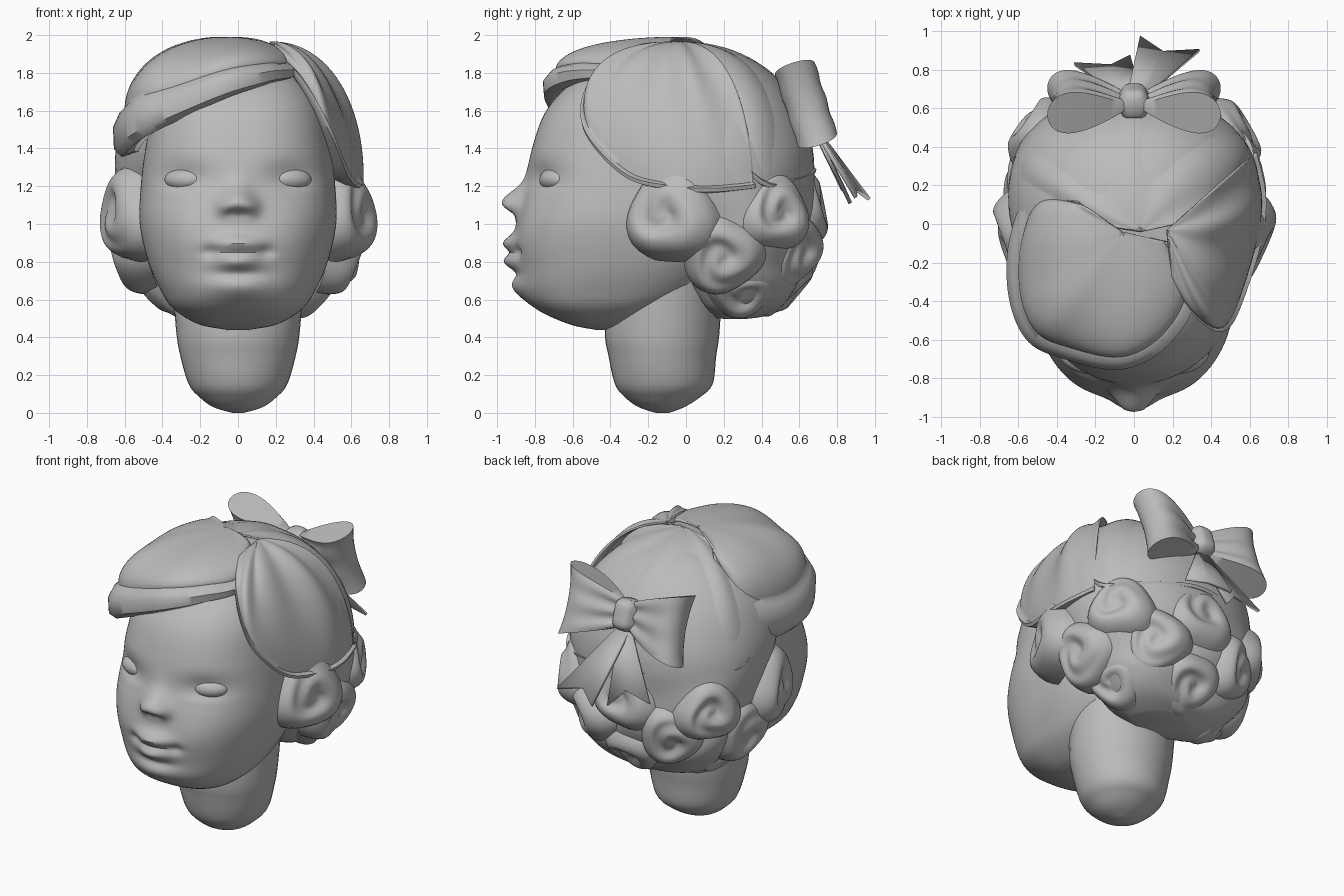
import bpy, math
from math import sin, cos, pi, exp
from mathutils import Vector

cube = bpy.data.objects.get("Cube")
if cube:
    bpy.data.objects.remove(cube)

clay = bpy.data.materials.new("plain grey")
clay.use_nodes = True
clay.diffuse_color = (0.5, 0.5, 0.5, 1)
clay.node_tree.nodes["Principled BSDF"].inputs["Base Color"].default_value = clay.diffuse_color


def build(name, verts, faces, angle=40, thickness=0):
    mesh = bpy.data.meshes.new(name)
    mesh.from_pydata([tuple(v) for v in verts], [], faces)
    mesh.materials.append(clay)
    obj = bpy.data.objects.new(name, mesh)
    bpy.context.collection.objects.link(obj)
    bpy.ops.object.select_all(action='DESELECT')
    obj.select_set(True)
    bpy.context.view_layer.objects.active = obj
    bpy.ops.object.mode_set(mode='EDIT')
    bpy.ops.mesh.select_all(action='SELECT')
    bpy.ops.mesh.normals_make_consistent(inside=False)
    bpy.ops.object.mode_set(mode='OBJECT')
    bpy.ops.object.shade_smooth_by_angle(angle=math.radians(angle))
    if thickness:
        mod = obj.modifiers.new("thickness", 'SOLIDIFY')
        mod.thickness, mod.offset = thickness, 0
    return obj


def grid_faces(rows, cols, closed):
    last = cols if closed else cols - 1
    return [(r * cols + c, r * cols + (c + 1) % cols, (r + 1) * cols + (c + 1) % cols, (r + 1) * cols + c)
            for r in range(rows - 1) for c in range(last)]


def spline(points, count):
    """Smooth curve of count samples through the points."""
    p = [Vector(q) for q in points]
    out = []
    for i in range(count):
        s = i / (count - 1) * (len(p) - 1)
        k = min(int(s), len(p) - 2)
        t = s - k
        a, b, c, d = p[max(k - 1, 0)], p[k], p[k + 1], p[min(k + 2, len(p) - 1)]
        out.append(b + (c - a) * t / 2 + (a * 2 - b * 5 + c * 4 - d) * t * t / 2
                   + (b * 3 - a - c * 3 + d) * t ** 3 / 2)
    return out


def loft(name, sections, rows, cols, power=2, deform=None):
    """Stacked rounded sections: height, half width, front y, back y."""
    verts = []
    for z, half, front, back in spline(sections, rows):
        for c in range(cols):
            a = 2 * pi * c / cols
            sx, sy = (math.copysign(abs(f) ** (2 / power), f) for f in (sin(a), -cos(a)))
            v = Vector((half * sx, (front + back) / 2 + (back - front) / 2 * sy, z))
            verts.append(deform(v) if deform else v)
    faces = grid_faces(rows, cols, True)
    faces += [tuple(range(cols)), tuple(range((rows - 1) * cols, rows * cols))]
    return build(name, verts, faces)


# Face: forward bumps as x, z, spread x, spread z, amount (mirrored when x > 0)
features = [
    (0, 1.125, .05, .05, .095), (.065, 1.09, .035, .035, .05), (0, 1.22, .04, .06, .01),
    (.035, 1.055, .02, .015, -.025), (0, .86, .11, .09, .045),
    (0, .9, .085, .028, .045), (0, .8, .075, .03, .05), (0, .848, .11, .013, -.012),
    (.15, .855, .03, .025, -.02), (0, .735, .09, .02, -.015), (0, .665, .11, .05, .045),
    (.28, .9, .12, .12, .025), (.28, 1.24, .1, .06, -.045), (.28, 1.17, .09, .02, .008)]


def sculpt_face(v):
    if v.y < -.3:
        push = 0
        for x, z, sx, sz, amount in features:
            for side in ((-1, 1) if x else (1,)):
                push += amount * exp(-((v.x - side * x) / sx) ** 2 / 2 - ((v.z - z) / sz) ** 2 / 2)
        v.y -= push
    return v


loft("face", [(.44, .06, -.48, -.36), (.47, .21, -.62, -.25), (.55, .34, -.79, -.06), (.65, .41, -.865, .1),
              (.8, .475, -.875, .2), (1, .52, -.88, .25), (1.2, .515, -.85, .3), (1.4, .49, -.815, .3),
              (1.6, .45, -.74, .3), (1.75, .36, -.6, .2), (1.85, .2, -.4, .1)], 130, 190, 2.4, sculpt_face)

loft("neck", [(0, .03, -.16, -.09), (.03, .13, -.25, -.01), (.08, .2, -.32, .07), (.15, .26, -.375, .14),
              (.3, .305, -.41, .16), (.46, .33, -.43, .18), (.9, .36, -.4, .2)], 31, 40)

# Eyes
for side, label in ((1, "left"), (-1, "right")):
    bpy.ops.mesh.primitive_uv_sphere_add(segments=32, ring_count=16, location=(side * .28, -.7, 1.235))
    eye = bpy.context.object
    eye.name = label + "_eye"
    eye.scale = (.115, .068, .06)
    eye.rotation_euler.z = side * .4
    eye.data.materials.append(clay)
    bpy.ops.object.shade_smooth()


# Main hair mass, lumpy towards the nape
def wave(v):
    low = max(0, min(1, (1.3 - v.z) * 3))
    lump = .025 * low * sin(9 * v.x + 3 * v.z) * sin(11 * v.z + 7 * v.y)
    return Vector((v.x * (1 + lump), v.y + lump, v.z + lump * .4))


loft("hair_mass", [(.5, .22, .14, .38), (.56, .37, .08, .51), (.65, .46, .03, .58), (.75, .54, -.03, .62),
                   (.9, .61, -.12, .66), (1.05, .63, -.22, .68), (1.2, .65, -.33, .68), (1.4, .645, -.44, .67),
                   (1.6, .58, -.46, .6), (1.75, .48, -.42, .5), (1.85, .36, -.36, .38), (1.91, .23, -.25, .25),
                   (1.94, .05, -.05, .05)], 70, 80, 2.2, wave)


def swoop(name, edge, crown, roll_start, roll_end, step, ripple):
    """Combed hair: a rolled lower edge, a small step inwards, then a dome up to the crown."""
    cols, arc = 70, 24
    crown = Vector(crown)
    up = Vector((0, 0, 1))
    strands = []
    for i, p in enumerate(spline(edge, cols)):
        u = i / (cols - 1)
        roll = roll_start + (roll_end - roll_start) * min(1, u * 1.6)
        inward = (crown - p) * Vector((1, 1, 0))
        inward.normalize()
        strand = [p + inward * .12 + up * .03, p + inward * .03, p + up * roll * .15 - inward * .01,
                  p + up * roll * .6 - inward * .015, p + up * roll * .9 + inward * step * .4,
                  p + up * roll + inward * step]
        q = strand[-1]
        for k in range(1, arc + 1):
            a = k / arc * pi / 2
            v = crown + (q - crown) * cos(a) ** .93
            v.z = q.z + (crown.z - q.z) * sin(a)
            comb = ripple * sin(u * 24 + 2 * a) * sin(2 * a)
            strand.append(v - inward * comb + up * comb * .4)
        strands += strand
    return build(name, strands, grid_faces(cols, arc + 6, False), 50, .012)


swoop("fringe", [(.2, -.1, 1.92), (.3, -.38, 1.79), (.16, -.62, 1.745), (-.07, -.735, 1.67), (-.36, -.68, 1.54),
                 (-.54, -.59, 1.45), (-.63, -.38, 1.37), (-.63, -.1, 1.37), (-.53, .13, 1.45), (-.3, .12, 1.7)],
      (-.06, -.04, 1.985), .02, .25, .05, .004)
swoop("side_sweep", [(.2, -.3, 1.87), (.31, -.46, 1.78), (.42, -.54, 1.61), (.5, -.5, 1.44), (.58, -.3, 1.24),
                     (.65, -.05, 1.18), (.665, .15, 1.17), (.62, .36, 1.19)],
      (.17, -.03, 1.96), .03, .03, .008, .014)
swoop("back_crown", [(-.5, .04, 1.6), (-.62, .2, 1.36), (-.57, .38, 1.28), (-.3, .6, 1.26), (.05, .67, 1.27),
                     (.38, .58, 1.22), (.6, .38, 1.22), (.5, .06, 1.62)],
      (.04, -.04, 1.96), .03, .03, .008, .012)


# Rolled curls around the sides and back
def curl(name, place, radius, depth, spin):
    place = Vector(place)
    turn = (place - Vector((0, .15, 1))).to_track_quat('Z', 'Y')
    rings, cols = 18, 40
    verts = []
    for i in range(rings):
        r = .02 + .98 * i / (rings - 1)
        for c in range(cols):
            a = 2 * pi * c / cols
            groove = (.5 + .5 * cos(a * spin + 7 * r)) ** 2 * sin(pi * min(1, r * 1.1))
            h = depth * (1 - r ** 4) ** .5 - .03 * groove - .03 * exp(-(r * 4) ** 2) - .09 * r ** 6
            out = radius * r * (1 + .08 * sin(3 * a + place.z * 9))
            verts.append(place + turn @ Vector((out * cos(a), out * sin(a), h)))
    build(name, verts, grid_faces(rings, cols, True) + [tuple(range(cols))], 80)


for side, label in ((1, "left"), (-1, "right")):
    curl(label + "_temple_curl", (side * .58, -.08, 1.05), .265, .115, side)
    curl(label + "_cheek_curl", (side * .56, .2, .84), .23, .1, -side)
    curl(label + "_ear_curl", (side * .52, .48, 1.06), .22, .085, side)
    curl(label + "_nape_curl", (side * .39, .3, .67), .21, .09, side)
    curl(label + "_back_curl", (side * .31, .58, .86), .22, .085, -side)
curl("middle_curl", (0, .65, 1.1), .25, .085, 1)
curl("low_curl", (0, .53, .68), .22, .09, -1)

# Bow: local axes are x, along the ribbon width, and outwards
WIDE = Vector((0, -.3, .954))
OUT = Vector((0, .954, .3))
KNOT = Vector((0, .635, 1.635))


def bow_point(x, w, out):
    return KNOT + Vector((x, 0, 0)) + WIDE * w + OUT * out


# Padded loops, closed at the top and bottom
for side, label in ((1, "left"), (-1, "right")):
    rows, cols = 40, 17
    loop = []
    for i in range(rows):
        a = 2 * pi * i / rows
        reach = (1 - cos(a)) / 2
        for c in range(cols):
            w = 2 * c / (cols - 1) - 1
            width = .08 + .15 * reach ** .8
            fold = .012 * cos(w * 8) * (1 - reach)
            x = .03 + (.39 + .03 * w * w) * reach
            loop.append(bow_point(side * x, w * width, .13 * sin(a) * (.3 + reach * .9) + fold))
    faces = grid_faces(rows, cols, False)
    faces += [((rows - 1) * cols + c, (rows - 1) * cols + c + 1, c + 1, c) for c in range(cols - 1)]
    for c in (0, cols - 1):
        for i in range(rows // 2):
            ring = dict.fromkeys((i, i + 1, rows - 1 - i, (rows - i) % rows))
            faces.append(tuple(k * cols + c for k in ring))
    build(label + "_bow_loop", loop, faces, 50)

knot = []
for i in range(13):
    w = i / 6 - 1
    for c in range(24):
        a = 2 * pi * c / 24
        swell = (1 - .5 * w ** 6) * (1 + .04 * cos(6 * a))
        knot.append(bow_point(.085 * cos(a) * swell, .1 * w, .085 * sin(a) * swell))
build("bow_knot", knot, grid_faces(13, 24, True) + [tuple(range(24)), tuple(range(288, 312))])

# Ribbon tails with notched ends: two tips and the notch between them
tails = {"left": ((.34, .9, 1.14), (.15, .89, 1.19), (.03, .97, 1.13)),
         "right": ((-.31, .83, 1.18), (-.12, .82, 1.22), (-.02, .87, 1.11))}
for label, (tip, notch, inner) in tails.items():
    root = [bow_point(x, -.08, -.01) for x in (.04, 0, -.04)]
    if label == "right":
        root.reverse()
    build(label + "_bow_tail", root + [tip, notch, inner], [(0, 1, 4, 3), (1, 2, 5, 4)], 30, .02)
